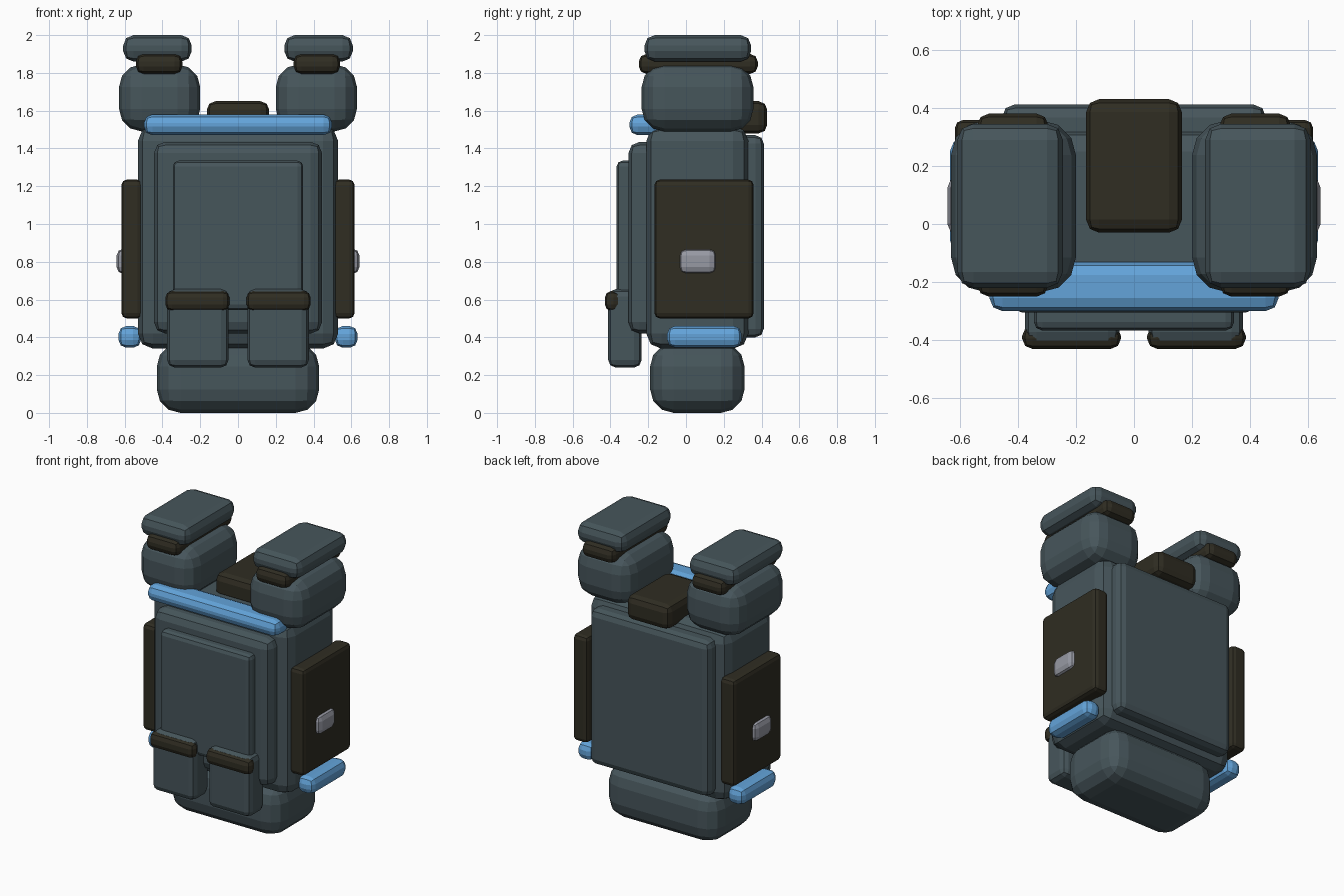
import bpy, bmesh
from mathutils import Vector

if "Cube" in bpy.data.objects:
    bpy.data.objects.remove(bpy.data.objects["Cube"])


def material(name, rgb):
    m = bpy.data.materials.new(name)
    m.diffuse_color = (*rgb, 1.0)
    m.use_nodes = True
    m.node_tree.nodes["Principled BSDF"].inputs["Base Color"].default_value = m.diffuse_color
    return m


SLATE = material("slate fabric", (0.062, 0.092, 0.105))
DARK = material("dark brown leather", (0.029, 0.026, 0.016))
BLUE = material("light blue", (0.125, 0.37, 0.70))
GREY = material("grey metal", (0.31, 0.32, 0.37))


def block(name, x, y, z, bevel, mat, segments=2):
    """Rounded box from (min, max) ranges on each axis."""
    bm = bmesh.new()
    bmesh.ops.create_cube(bm, size=1.0)
    for v in bm.verts:
        v.co = Vector([r[0] + (c + 0.5) * (r[1] - r[0]) for r, c in zip((x, y, z), v.co)])
    bmesh.ops.bevel(bm, geom=bm.edges[:], offset=bevel, segments=segments,
                    profile=0.5, affect='EDGES', clamp_overlap=True)
    bmesh.ops.recalc_face_normals(bm, faces=bm.faces[:])
    me = bpy.data.meshes.new(name)
    bm.to_mesh(me)
    bm.free()
    me.materials.append(mat)
    ob = bpy.data.objects.new(name, me)
    bpy.context.collection.objects.link(ob)
    return ob


def pair(name, x, y, z, bevel, mat, segments=2):
    """The same block on the right and left sides."""
    block("right_" + name, x, y, z, bevel, mat, segments)
    block("left_" + name, (-x[1], -x[0]), y, z, bevel, mat, segments)


# Main bag with its stacked front panels and back pad
block("main_bag", (-0.53, 0.53), (-0.21, 0.33), (0.34, 1.52), 0.08, SLATE)
block("front_panel", (-0.445, 0.445), (-0.305, -0.15), (0.42, 1.435), 0.06, SLATE)
block("front_pocket", (-0.345, 0.345), (-0.367, -0.25), (0.545, 1.335), 0.03, SLATE)
block("back_pad", (-0.455, 0.455), (0.25, 0.412), (0.40, 1.47), 0.045, SLATE)

# Bed roll underneath
block("bottom_roll", (-0.43, 0.43), (-0.19, 0.31), (0.0, 0.37), 0.125, SLATE, 3)

# Small front pouches with flaps
pair("front_pouch", (0.05, 0.375), (-0.412, -0.235), (0.24, 0.655), 0.04, SLATE)
pair("pouch_flap", (0.045, 0.385), (-0.43, -0.35), (0.54, 0.645), 0.035, DARK)

# Upper bundles, their straps and top caps
pair("upper_bundle", (0.20, 0.63), (-0.235, 0.357), (1.49, 1.845), 0.12, SLATE, 3)
pair("bundle_strap", (0.295, 0.54), (-0.25, 0.38), (1.795, 1.9), 0.04, DARK)
pair("bundle_cap", (0.245, 0.608), (-0.22, 0.345), (1.86, 2.0), 0.055, SLATE)

# Top handle pad and front bar
block("top_pad", (-0.165, 0.165), (-0.03, 0.43), (1.48, 1.65), 0.045, DARK)
block("front_bar", (-0.498, 0.498), (-0.30, -0.13), (1.47, 1.58), 0.045, BLUE)

# Side pockets with buttons, and the lower side bars
pair("side_pocket", (0.505, 0.617), (-0.167, 0.358), (0.50, 1.235), 0.028, DARK)
pair("side_button", (0.56, 0.643), (-0.037, 0.162), (0.735, 0.87), 0.038, GREY)
pair("side_bar", (0.513, 0.633), (-0.10, 0.295), (0.345, 0.46), 0.042, BLUE)
